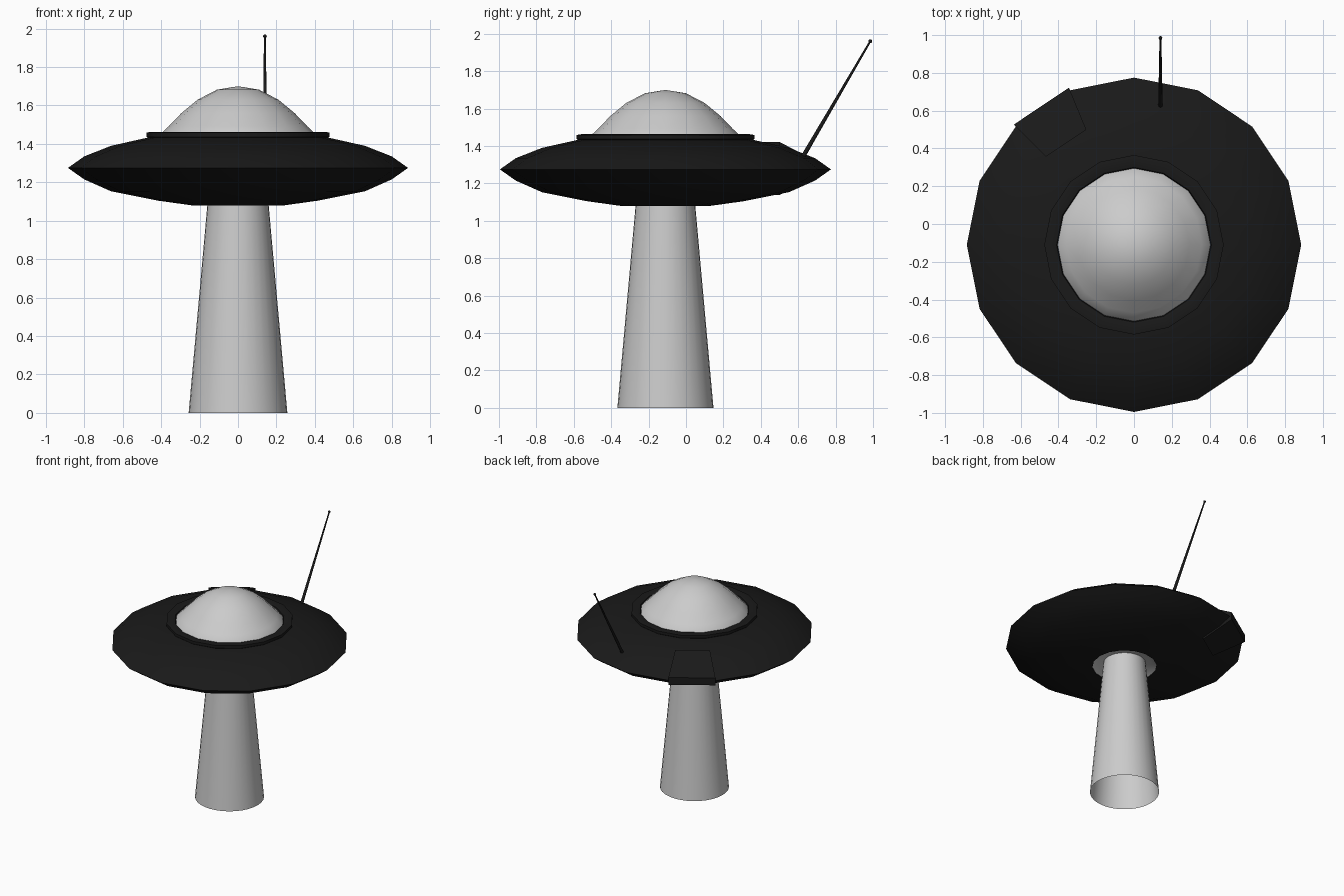
import bpy, bmesh, math
from mathutils import Vector

if "Cube" in bpy.data.objects:
    bpy.data.objects.remove(bpy.data.objects["Cube"])

CY = -0.11  # saucer axis in y

dark = bpy.data.materials.new("dark_metal")
dark.diffuse_color = (0.01, 0.01, 0.01, 1)
dark.use_nodes = True
dark.node_tree.nodes["Principled BSDF"].inputs["Base Color"].default_value = dark.diffuse_color


def finish(name, bm, mat=None, smooth=None):
    bmesh.ops.remove_doubles(bm, verts=bm.verts, dist=1e-5)
    bmesh.ops.recalc_face_normals(bm, faces=bm.faces)
    me = bpy.data.meshes.new(name)
    bm.to_mesh(me)
    bm.free()
    ob = bpy.data.objects.new(name, me)
    bpy.context.collection.objects.link(ob)
    if mat:
        me.materials.append(mat)
    if smooth:
        bpy.ops.object.select_all(action='DESELECT')
        ob.select_set(True)
        bpy.context.view_layer.objects.active = ob
        bpy.ops.object.shade_smooth_by_angle(angle=math.radians(smooth))
    return ob


def lathe(name, profile, sides, mat=None, smooth=None):
    """Spin (radius, z) points about the saucer axis."""
    bm = bmesh.new()
    vs = [bm.verts.new((r, CY, z)) for r, z in profile]
    es = [bm.edges.new(p) for p in zip(vs, vs[1:])]
    bmesh.ops.spin(bm, geom=vs + es, cent=(0, CY, 0), axis=(0, 0, 1),
                   angle=math.tau, steps=sides)
    return finish(name, bm, mat, smooth)


# Saucer hull, with the rounded rim
lathe("saucer_hull", [(0.24, 1.11), (0.24, 1.08), (0.42, 1.105), (0.66, 1.153),
                      (0.80, 1.215), (0.885, 1.275), (0.80, 1.335),
                      (0.66, 1.39), (0.45, 1.437), (0.39, 1.437)],
      16, dark, 30)

# Raised collar around the dome
lathe("dome_collar", [(0.46, 1.425), (0.475, 1.437), (0.475, 1.459),
                      (0.45, 1.463), (0.41, 1.455), (0.40, 1.43)],
      16, dark, 30)

# Dome
lathe("dome", [(0.408, 1.435), (0.40, 1.455), (0.36, 1.492), (0.295, 1.56),
               (0.21, 1.63), (0.11, 1.682), (0, 1.70)], 16, None, 60)

# Recessed emitter disc under the hull
lathe("beam_emitter", [(0.24, 1.085), (0.20, 1.105), (0.0, 1.115)], 16, None, 60)

# Light beam, open at the ground
lathe("light_beam", [(0.257, 0), (0.157, 1.11)], 32, None, 40)

# Hatch panel wrapped over one rim segment
bm = bmesh.new()
section = [(0.66, 1.422), (0.90, 1.305), (0.90, 1.245), (0.66, 1.138)]
ends = []
for deg in (112.5, 135):
    a = math.radians(deg)
    ends.append([bm.verts.new((r * math.cos(a), CY + r * math.sin(a), z))
                 for r, z in section])
for i in range(4):
    j = (i + 1) % 4
    bm.faces.new((ends[0][i], ends[0][j], ends[1][j], ends[1][i]))
for e in ends:
    bm.faces.new(e)
finish("hatch_panel", bm, dark)

# Leaning antenna with a small ball tip
base, tip = Vector((0.14, 0.615, 1.325)), Vector((0.14, 0.985, 1.96))
axis = tip - base
mat4 = axis.to_track_quat('Z', 'Y').to_matrix().to_4x4()
mat4.translation = (base + tip) / 2
bm = bmesh.new()
bmesh.ops.create_cone(bm, cap_ends=True, segments=8, radius1=0.012,
                      radius2=0.005, depth=axis.length, matrix=mat4)
finish("antenna_rod", bm, dark, 50)

bm = bmesh.new()
bmesh.ops.create_uvsphere(bm, u_segments=8, v_segments=6, radius=0.01)
bmesh.ops.translate(bm, verts=bm.verts, vec=tip)
finish("antenna_tip", bm, dark, 60)
